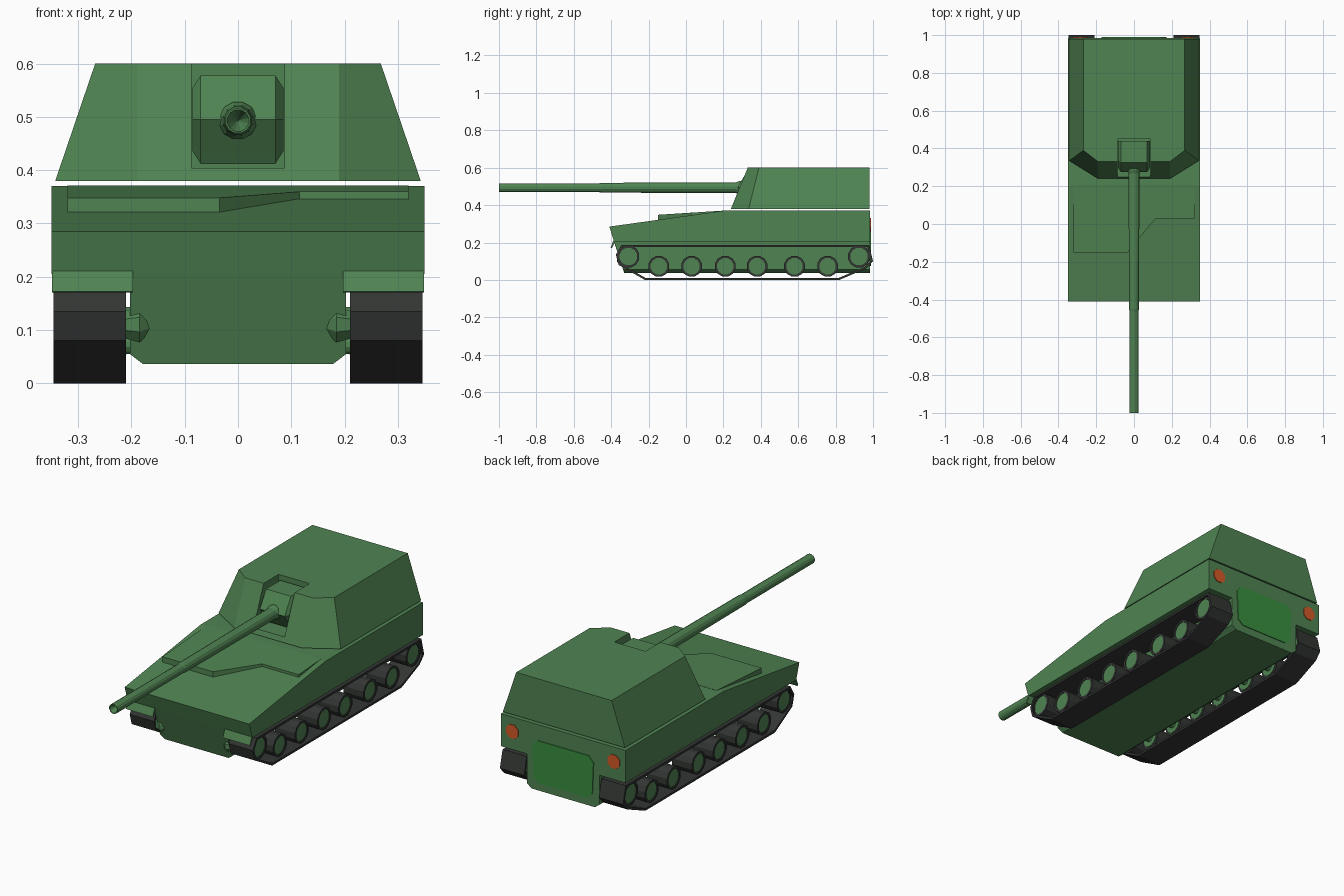
import bpy, bmesh, math
from mathutils import Vector

if "Cube" in bpy.data.objects:
    bpy.data.objects.remove(bpy.data.objects["Cube"])


def material(name, rgb):
    m = bpy.data.materials.new(name)
    m.diffuse_color = (*rgb, 1)
    m.use_nodes = True
    m.node_tree.nodes["Principled BSDF"].inputs["Base Color"].default_value = m.diffuse_color
    return m


GREEN = material("army_green", (0.08, 0.23, 0.085))
BLACK = material("track_black", (0.033, 0.037, 0.034))
DOOR = material("door_green", (0.04, 0.27, 0.047))
ORANGE = material("lamp_orange", (0.65, 0.1, 0.02))


def loft(name, rings, mat, closed=False):
    """Skin a row of equal-length rings; cap the ends unless closed."""
    bm = bmesh.new()
    vs = [[bm.verts.new(p) for p in r] for r in rings]
    n = len(rings[0])
    for i in range(len(vs) if closed else len(vs) - 1):
        a, b = vs[i], vs[(i + 1) % len(vs)]
        for j in range(n):
            k = (j + 1) % n
            bm.faces.new((a[j], a[k], b[k], b[j]))
    if not closed:
        bm.faces.new(vs[0])
        bm.faces.new(vs[-1])
    bmesh.ops.recalc_face_normals(bm, faces=bm.faces)
    me = bpy.data.meshes.new(name)
    bm.to_mesh(me)
    bm.free()
    me.materials.append(mat)
    ob = bpy.data.objects.new(name, me)
    bpy.context.collection.objects.link(ob)
    return ob


def at_x(x, prof):
    return [(x, y, z) for y, z in prof]


def circle(r, cy, cz, n=12):
    return [(cy + r * math.cos(math.tau * (i + .5) / n),
             cz + r * math.sin(math.tau * (i + .5) / n)) for i in range(n)]


# Upper hull with sloping front deck
deck = [(-.41, .285), (.2, .37), (.985, .37), (.985, .205), (-.385, .205)]
loft("upper_hull", [at_x(-.35, deck), at_x(.35, deck)], GREEN)

# Lower hull with chamfered belly edges
side = [(-.385, .206), (-.335, .055), (.985, .055), (.985, .206)]
belly = [(-.385, .206), (-.33, .036), (.985, .036), (.985, .206)]
loft("lower_hull", [at_x(-.203, side), at_x(-.178, belly),
                    at_x(.178, belly), at_x(.203, side)], GREEN)

# Raised engine cover on the front deck
cover = [(-.32, .21), (.32, .21), (.32, .03), (.115, .03), (-.035, -.15), (-.32, -.15)]
loft("deck_cover", [[(x, y, .300) for x, y in cover],
                    [(x, y, .3712 + (y - .21) * .064) for x, y in cover]], GREEN)

# Turret with sloped sides and cut front corners
def turret_ring(z, side_x, side_y, front_y):
    half = [(.19, front_y), (side_x, side_y), (side_x, .98)]
    return [(x, y, z) for x, y in half] + [(-x, y, z) for x, y in reversed(half)]


turret = loft("turret", [turret_ring(.38, .343, .335, .24),
                         turret_ring(.6, .268, .39, .33)], GREEN)

# Gun slot cut into the turret front
slot = [(.1, .404), (.45, .404), (.45, .7), (.1, .7)]
cutter = loft("slot_cutter", [at_x(-.087, slot), at_x(.087, slot)], GREEN)
cutter.hide_render = True
mod = turret.modifiers.new("slot", "BOOLEAN")
mod.operation, mod.object, mod.solver = "DIFFERENCE", cutter, "EXACT"
bpy.context.view_layer.objects.active = turret
bpy.ops.object.modifier_apply(modifier="slot")
bpy.data.objects.remove(cutter)

# Gun mantlet with wedge front and chamfered sides
mant = [(.44, .578), (.325, .578), (.275, .495), (.315, .435), (.33, .412), (.44, .412)]
inset = [(.44 + (y - .44) * .86, .495 + (z - .495) * .72) for y, z in mant]
loft("gun_mantlet", [at_x(-.085, inset), at_x(-.07, mant),
                     at_x(.07, mant), at_x(.085, inset)], GREEN)

# Gun barrel: collar, sleeve, thinner muzzle end and hollow bore
barrel = [(.34, .036), (.285, .036), (.268, .03), (-.45, .027), (-.465, .0245),
          (-1, .0245), (-1, .021), (-.95, .001)]
loft("gun_barrel", [[(a, y, b) for a, b in circle(r, 0, .493)] for y, r in barrel], GREEN)

# Track outline and its inward offset
outer = [(-.22, 0), (.82, 0), (.965, .062), (1, .1), (.978, .187),
         (-.345, .187), (-.375, .135), (-.36, .08)]


def offset(pts, d):
    out = []
    for i, p in enumerate(pts):
        p = Vector(p)
        a = (p - Vector(pts[i - 1])).normalized()
        b = (Vector(pts[(i + 1) % len(pts)]) - p).normalized()
        na, nb = Vector((-a.y, a.x)), Vector((-b.y, b.x))
        out.append(tuple(p + (na + nb) * d / (1 + na.dot(nb))))
    return out


inner = offset(outer, .011)
wheels = [(-.308, .125, .06), (.925, .125, .06)]
wheels += [(y, .073, .057) for y in (-.145, .03, .21, .38, .58, .757)]

for s, label in ((1, "right"), (-1, "left")):
    # Open track belt
    x0, x1 = s * .21, s * .346
    loft(label + "_track", [at_x(x0, outer), at_x(x1, outer),
                            at_x(x1, inner), at_x(x0, inner)], BLACK, closed=True)
    # Wheels: dark tyre, green hub and axle
    for i, (y, z, r) in enumerate(wheels):
        tyre, rim = circle(r, y, z), circle(r - .012, y, z)
        loft(f"{label}_tyre_{i}", [at_x(s * .225, tyre), at_x(s * .338, tyre),
                                   at_x(s * .338, rim), at_x(s * .225, rim)], BLACK, closed=True)
        loft(f"{label}_hub_{i}", [at_x(s * x, circle(q, y, z)) for x, q in
                                  ((.195, .018), (.222, .02), (.222, r - .012),
                                   (.334, r - .012))], GREEN)
    # Final drive housing
    loft(label + "_final_drive", [at_x(s * x, circle(r, -.335, .11, 8)) for x, r in
                                  ((.225, .024), (.185, .036), (.164, .016))], GREEN)
    # Front mud flap
    flap = [(-.388, .211), (-.403, .172), (-.396, .170), (-.375, .211)]
    loft(label + "_mud_flap", [at_x(s * .197, flap), at_x(s * .349, flap)], GREEN)
    # Rear lamp plate
    lamp = circle(.037, s * .285, .297, 8)
    loft(label + "_rear_lamp", [[(x, y, z) for x, z in lamp] for y in (.98, .989)], ORANGE)

# Rear door plate with clipped corners
half = [(.135, .075), (.165, .1), (.172, .26), (.145, .29)]
door = half + [(-x, z) for x, z in reversed(half)]
loft("rear_door", [[(x, y, z) for x, z in door] for y in (.98, .989)], DOOR)
